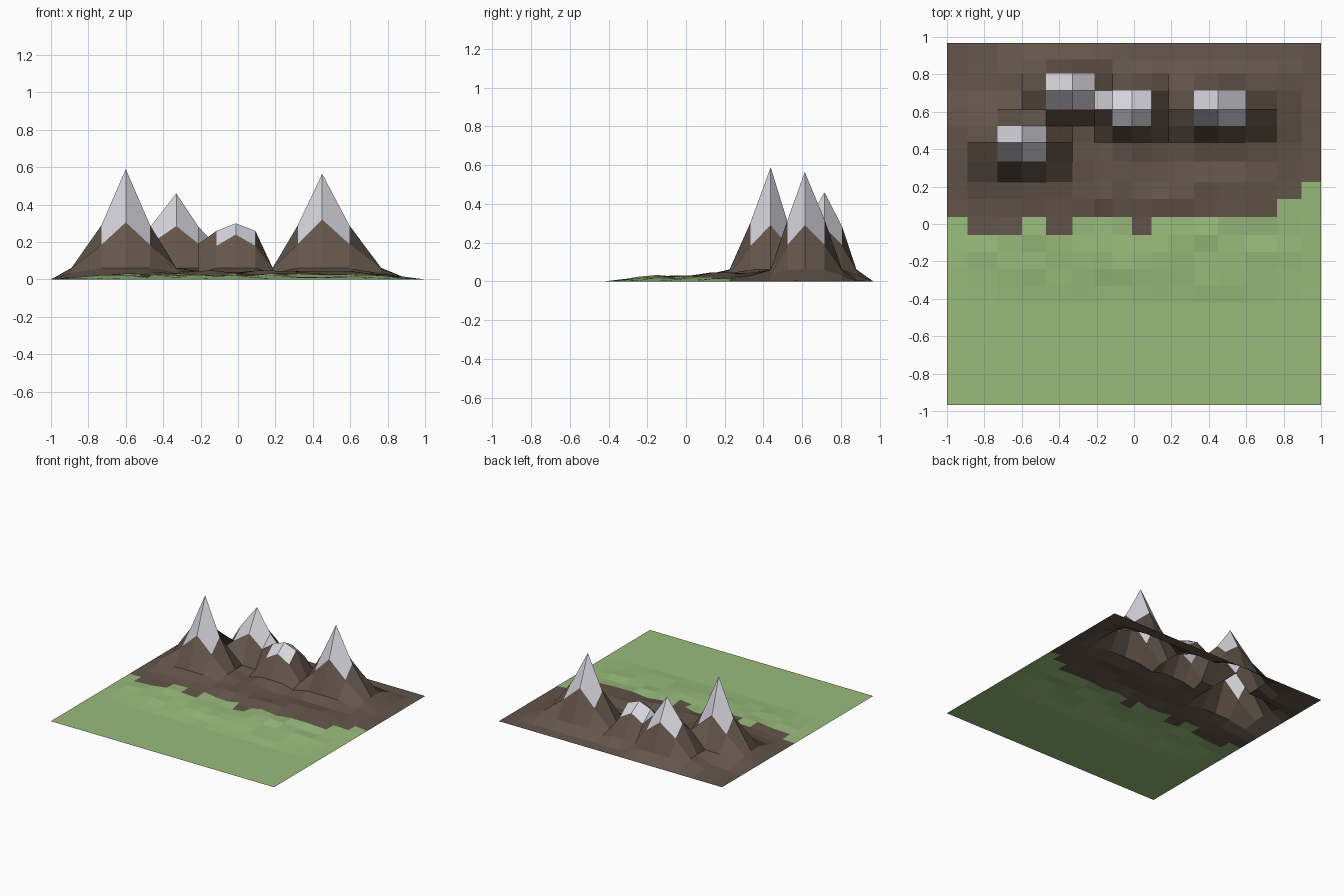
import bpy
import bmesh
import random

if "Cube" in bpy.data.objects:
    bpy.data.objects.remove(bpy.data.objects["Cube"])

random.seed(4)

# Irregular grid lines of the low-poly landscape
XS = [-1, -.89, -.73, -.6, -.47, -.33, -.21, -.115, -.012, .093, .185, .32, .45, .595, .765, .895, 1]
YS = [.967, .88, .805, .715, .613, .525, .437, .333, .225, .134, .037, -.059]
YS += [-.059 - .0908 * k for k in range(1, 11)]

# Peaks: column, row, summit, side, front/back, corner heights
PEAKS = [(3, 6, .59, .29, .305, .185),
         (5, 3, .46, .28, .285, .19),
         (8, 4, .30, .26, .24, .18),
         (12, 4, .565, .29, .32, .19)]

# Lowest rock row for each column of cells
ROCK_END = [10, 11, 11, 10, 11, 10, 10, 10, 11, 10, 10, 10, 10, 10, 9, 8]


def peak_height(i, j, peak):
    ci, cj, top, side, front, corner = peak
    d = (abs(i - ci), abs(j - cj))
    table = {(0, 0): top, (1, 0): side, (0, 1): front, (1, 1): corner,
             (2, 0): .062, (0, 2): .062, (2, 1): .06, (1, 2): .06, (2, 2): .035}
    return table.get(d, 0)


def foothill(x, y):
    fade = min(1, (1 - abs(x)) / .35) * min(1, (.967 - y) / .3)
    fade *= max(0, min(1, (y + .4) / .2))
    bump = random.uniform(.012, .034)
    if .1 < y < .35:
        bump += .014
    return bump * fade


def material(name, rgb):
    m = bpy.data.materials.new(name)
    m.diffuse_color = (*rgb, 1)
    m.use_nodes = True
    m.node_tree.nodes["Principled BSDF"].inputs["Base Color"].default_value = m.diffuse_color
    return m


# Landscape surface
bm = bmesh.new()
grid = []
for j, y in enumerate(YS):
    row = []
    for i, x in enumerate(XS):
        z = max([foothill(x, y)] + [peak_height(i, j, p) for p in PEAKS])
        if i in (0, len(XS) - 1) or j == 0:
            z = 0
        row.append(bm.verts.new((x, y, z)))
    grid.append(row)

# Cells coloured as grass, rock or snow
for j in range(len(YS) - 1):
    for i in range(len(XS) - 1):
        vs = [grid[j][i], grid[j + 1][i], grid[j + 1][i + 1], grid[j][i + 1]]
        f = bm.faces.new(vs)
        mean = sum(v.co.z for v in vs) / 4
        f.material_index = 2 if mean > .2 else (1 if j < ROCK_END[i] else 0)

mesh = bpy.data.meshes.new("mountain_landscape")
bm.to_mesh(mesh)
bm.free()
for name, rgb in (("grass", (.32, .50, .20)), ("rock", (.125, .092, .07)), ("snow", (.68, .67, .73))):
    mesh.materials.append(material(name, rgb))
ob = bpy.data.objects.new("mountain_landscape", mesh)
bpy.context.collection.objects.link(ob)
